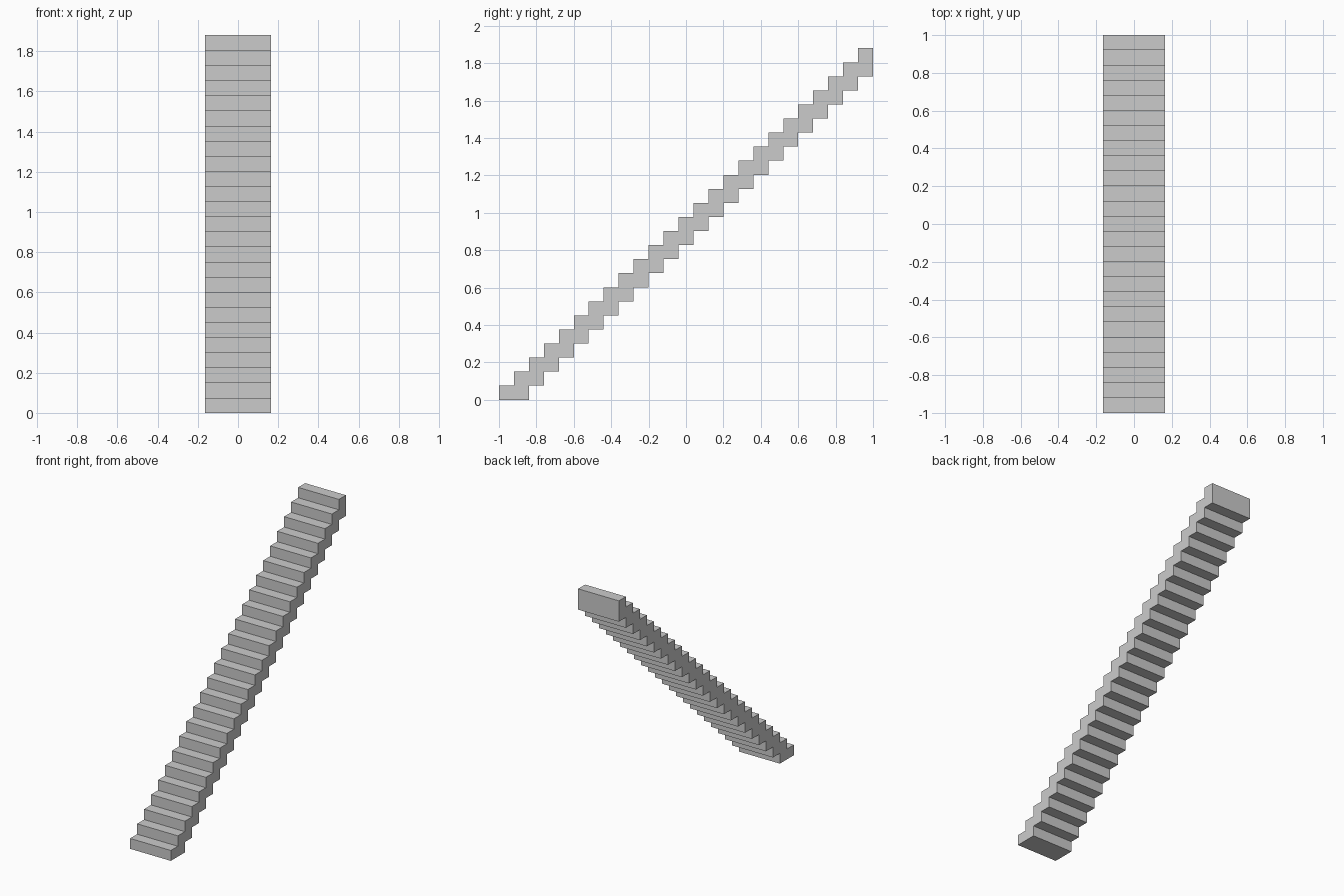
import bpy, bmesh

if "Cube" in bpy.data.objects:
    bpy.data.objects.remove(bpy.data.objects["Cube"])

STEPS = 25
RUN = 2.0 / STEPS
RISE = 1.88 / STEPS
HALF_W = 0.163

# Side profile: stepped top going up, stepped underside coming back down
profile = []
for i in range(STEPS):
    y = -1 + i * RUN
    profile += [(y, i * RISE), (y, (i + 1) * RISE)]
profile.append((1, STEPS * RISE))
for i in range(STEPS - 1, 1, -1):
    z = (i - 1) * RISE
    profile += [(-1 + (i + 1) * RUN, z), (-1 + i * RUN, z)]
profile.append((-1 + 2 * RUN, 0))

# Staircase flight: extrude the profile across the width
bm = bmesh.new()
face = bm.faces.new([bm.verts.new((-HALF_W, y, z)) for y, z in profile])
ext = bmesh.ops.extrude_face_region(bm, geom=[face], use_keep_orig=True)
moved = [g for g in ext["geom"] if isinstance(g, bmesh.types.BMVert)]
bmesh.ops.translate(bm, verts=moved, vec=(2 * HALF_W, 0, 0))
bmesh.ops.recalc_face_normals(bm, faces=bm.faces)
mesh = bpy.data.meshes.new("stair_flight")
bm.to_mesh(mesh)
bm.free()
bpy.context.collection.objects.link(bpy.data.objects.new("stair_flight", mesh))
